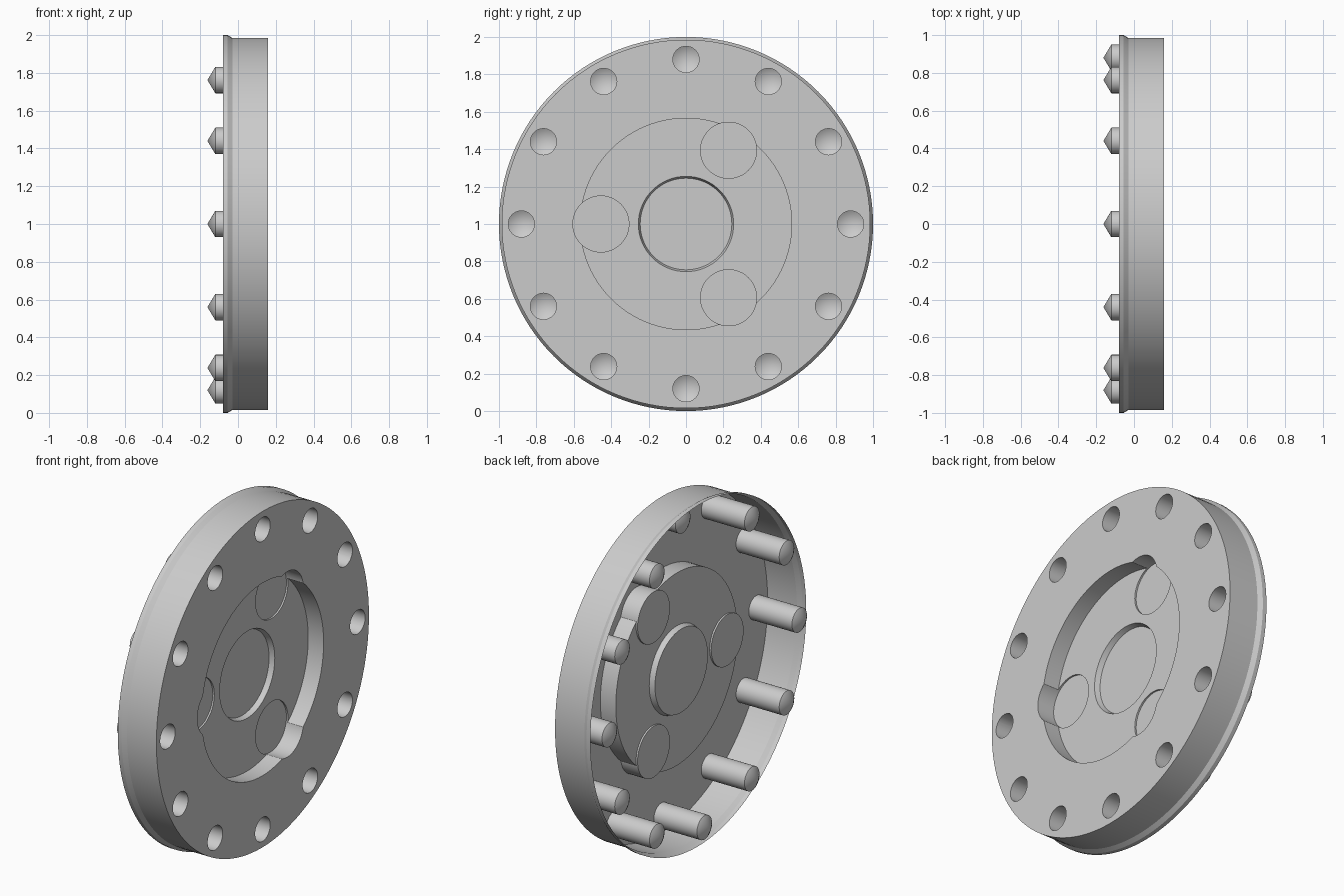
import bpy, bmesh
from math import sin, cos, pi, radians

cube = bpy.data.objects.get("Cube")
if cube:
    bpy.data.objects.remove(cube)

# One light grey for the whole part
grey = bpy.data.materials.new("light grey")
grey.use_nodes = True
colour = (0.6, 0.6, 0.6, 1)
grey.diffuse_color = colour
grey.node_tree.nodes["Principled BSDF"].inputs["Base Color"].default_value = colour


def lathe(bm, profile, y, z, segments):
    """Closed solid turned around an x-parallel axis; profile is (x, radius), radius 0 is a tip."""
    rings = []
    for x, r in profile:
        if r == 0:
            rings.append([bm.verts.new((x, y, z))] * segments)
        else:
            rings.append([bm.verts.new((x, y + r * cos(2 * pi * i / segments),
                                        z + r * sin(2 * pi * i / segments)))
                          for i in range(segments)])
    for a, b in zip(rings, rings[1:]):
        for i in range(segments):
            j = (i + 1) % segments
            corners = list(dict.fromkeys((a[i], a[j], b[j], b[i])))
            bm.faces.new(corners)
    for ring in (rings[0], rings[-1]):
        if ring[0] is not ring[1]:
            bm.faces.new(ring)


def make_object(name, solids):
    bm = bmesh.new()
    for solid in solids:
        lathe(bm, *solid)
    bmesh.ops.recalc_face_normals(bm, faces=bm.faces)
    mesh = bpy.data.meshes.new(name)
    bm.to_mesh(mesh)
    bm.free()
    mesh.materials.append(grey)
    obj = bpy.data.objects.new(name, mesh)
    bpy.context.collection.objects.link(obj)
    return obj


FACE, RIM, OUT = 0.16, -0.08, 0.3

# Flanged cover, extended behind the rim so it is solid while being cut
cover = make_object("flanged_cover", [
    ([(FACE, 0.985), (-0.03, 0.985), (-0.055, 1.0), (RIM, 1.0), (-0.4, 1.0)], 0, 1, 128)])

# Round recess, its three lobes and the tapered central pocket
recess = make_object("recess_cutter", [([(OUT, 0.565), (0.06, 0.565)], 0, 1, 96)])
lobes = make_object("lobe_cutter", [
    ([(OUT, 0.15), (0.05, 0.15)], 0.455 * cos(a), 1 + 0.455 * sin(a), 48)
    for a in (pi / 3, pi, -pi / 3)])
pocket = make_object("pocket_cutter", [
    ([(0.1, 0.255), (0.06, 0.255), (0.03, 0.245)], 0, 1, 72)])

# Twelve drilled bolt holes with conical ends; the top one is shallower
drills = []
for i in range(12):
    a = pi / 2 + i * pi / 6
    end = 0.02 if i == 0 else -0.12
    drills.append(([(OUT, 0.07), (end, 0.07), (end - 0.042, 0)],
                   0.88 * cos(a), 1 + 0.88 * sin(a), 32))
holes = make_object("hole_cutter", drills)

cutters = [recess, lobes, pocket, holes]
for cutter in cutters:
    cutter.hide_render = True
    mod = cover.modifiers.new(cutter.name, 'BOOLEAN')
    mod.operation = 'DIFFERENCE'
    mod.solver = 'EXACT'
    mod.object = cutter

bpy.ops.object.select_all(action='DESELECT')
cover.select_set(True)
bpy.context.view_layer.objects.active = cover
for mod in list(cover.modifiers):
    bpy.ops.object.modifier_apply(modifier=mod.name)
for cutter in cutters:
    bpy.data.objects.remove(cutter)

# Open the back: drop the extension, leaving a thin shell with the hole backs showing
bm = bmesh.new()
bm.from_mesh(cover.data)
extension = [f for f in bm.faces if f.calc_center_median().x < -0.2]
bmesh.ops.delete(bm, geom=extension, context='FACES')
bm.to_mesh(cover.data)
bm.free()

bpy.ops.object.shade_smooth_by_angle(angle=radians(25))
